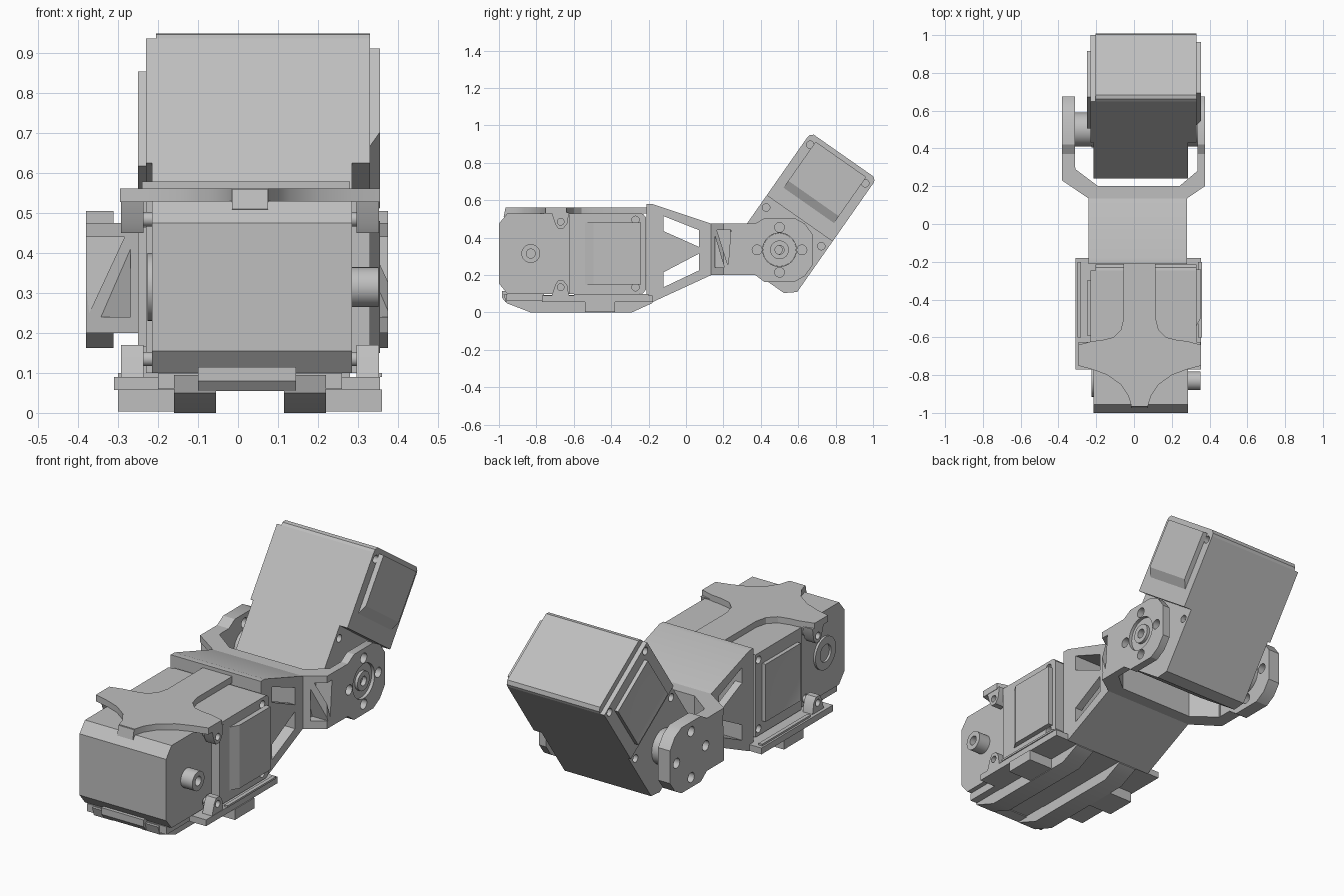
import bpy, bmesh, math
from mathutils import Matrix

if "Cube" in bpy.data.objects:
    bpy.data.objects.remove(bpy.data.objects["Cube"], do_unlink=True)

grey = bpy.data.materials.new("plain_grey")
grey.use_nodes = True
COLOUR = (0.52, 0.52, 0.52, 1)
grey.diffuse_color = COLOUR
grey.node_tree.nodes["Principled BSDF"].inputs["Base Color"].default_value = COLOUR
parts = []
CX = 0.03  # centre line of the lower actuator


def add(name, bm):
    bmesh.ops.recalc_face_normals(bm, faces=bm.faces)
    mesh = bpy.data.meshes.new(name)
    bm.to_mesh(mesh)
    bm.free()
    mesh.materials.append(grey)
    obj = bpy.data.objects.new(name, mesh)
    bpy.context.collection.objects.link(obj)
    parts.append(obj)
    return obj


def prism(name, pts, axis, lo, hi):
    """Extrude a flat outline along x (y,z points) or z (x,y points)."""
    place = (lambda p, t: (t, *p)) if axis == "x" else (lambda p, t: (*p, t))
    bm = bmesh.new()
    face = bm.faces.new([bm.verts.new(place(p, lo)) for p in pts])
    ext = bmesh.ops.extrude_face_region(bm, geom=[face])["geom"]
    verts = [v for v in ext if isinstance(v, bmesh.types.BMVert)]
    step = (hi - lo, 0, 0) if axis == "x" else (0, 0, hi - lo)
    bmesh.ops.translate(bm, verts=verts, vec=step)
    return add(name, bm)


def box(name, x, y, z):
    return prism(name, [(y[0], z[0]), (y[1], z[0]), (y[1], z[1]), (y[0], z[1])], "x", *x)


def disc(name, r, x, y, z, n=32):
    pts = [(y + r * math.cos(i * math.tau / n), z + r * math.sin(i * math.tau / n)) for i in range(n)]
    return prism(name, pts, "x", *x)


def cut(obj, cutters):
    """Subtract cutters, then throw them away."""
    for c in cutters:
        m = obj.modifiers.new("cut", "BOOLEAN")
        m.operation, m.solver, m.object = "DIFFERENCE", "EXACT", c
    bpy.context.view_layer.update()
    dg = bpy.context.evaluated_depsgraph_get()
    mesh = bpy.data.meshes.new_from_object(obj.evaluated_get(dg))
    obj.modifiers.clear()
    obj.data = mesh
    for c in cutters:
        parts.remove(c)
        bpy.data.objects.remove(c, do_unlink=True)
    return obj


def mirror_v(half):
    return half + [(a, -b) for a, b in reversed(half)]


def actuator(prefix, loc, angle):
    """Geared motor housing, built around its own output shaft."""
    start = len(parts)
    nose = prism(prefix + "_nose", mirror_v([(-.17, .16), (-.125, .215), (.205, .215)]),
                 "x", -.215, .285)
    body = prism(prefix + "_body", mirror_v([(.205, .215), (.585, .215)]), "x", -.23, .33)
    prism(prefix + "_end_cap", mirror_v([(.585, .215), (.6, .212), (.615, .195)]), "x", -.205, .33)
    # screw holes at the four corners, both sides
    for obj, u, sides in ((nose, .15, (-.215, .285)), (body, .56, (-.23, .33))):
        cut(obj, [disc("hole", .02, (x - .025, x + .025), u, v, 16)
                  for x in sides for v in (-.18, .18)])
    # raised cover with a sloping edge on the shaft side
    cover = box(prefix + "_side_cover", (.33, .356), (.29, .59), (-.165, .165))
    for v in cover.data.vertices:
        if v.co.x > .34 and v.co.y < .3:
            v.co.y += .045
    # recessed cover on the far side
    panel = box(prefix + "_inset_cover", (-.25, -.23), (.24, .53), (-.15, .15))
    bm = bmesh.new()
    bm.from_mesh(panel.data)
    bm.faces.ensure_lookup_table()
    outer = [f for f in bm.faces if f.normal.x < -.9]
    bmesh.ops.inset_region(bm, faces=outer, thickness=.03, depth=-.007)
    bm.to_mesh(panel.data)
    bm.free()
    # shaft and far bearing ring
    cut(disc(prefix + "_shaft", .05, (.28, .352), 0, 0),
        [disc("hole", .024, (.31, .4), 0, 0)])
    cut(disc(prefix + "_bearing_ring", .085, (-.226, -.215), 0, 0),
        [disc("hole", .045, (-.3, -.2), 0, 0)])
    place = Matrix.Translation(loc) @ Matrix.Rotation(math.radians(angle), 4, "X")
    for o in parts[start:]:
        o.data.transform(place)


actuator("lower_actuator", (0, -.83, .315), 0)
HORN = (.5, .335)
actuator("upper_actuator", (0, .49, .335), 55)

# star shaped top plate
half = [(.085, -.21), (.085, -.5), (.1, -.56), (.14, -.6), (.2, -.615), (.25, -.62), (.325, -.64),
        (.325, -.75), (.25, -.77), (.17, -.8), (.1, -.85), (.06, -.91), (.045, -.96)]
star = [(CX + x, y) for x, y in half] + [(CX - x, y) for x, y in reversed(half)]
prism("star_plate", star, "z", .528, .562)
prism("star_tongue", [(-.965, .56), (-.93, .56), (-.93, .52), (-.955, .505), (-.975, .51)],
      "x", CX - .045, CX + .045)

# clip lugs with pins
for side in (-1, 1):
    x0 = CX + side * .295
    span = (x0 - .028, x0 + .028)
    for name, z, flip in (("upper", .485, 1), ("lower", .135, -1)):
        pts = [(-.72, z + flip * .05), (-.7, z - flip * .01), (-.685, z - flip * .035),
               (-.655, z - flip * .035), (-.635, z - flip * .01), (-.625, z + flip * .05)]
        cut(prism(name + "_lug", pts, "x", *span),
            [disc("hole", .018, (span[0] - .1, span[1] + .1), -.67, z, 16)])
        inner = (.27, x0) if side > 0 else (x0, -.2)
        disc(name + "_lug_pin", .018, inner, -.67, z, 16)

# bottom tray with rails and pads
box("tray_plate", (-.31, .355), (-.77, -.18), (.057, .09))
box("tray_front", (-.2, .26), (-.96, -.76), (.06, .1))
prism("tray_tongue", [(-.985, .115), (-.9, .115), (-.9, .055), (-.965, .055), (-.985, .08)],
      "x", -.1, .145)
rail = [(-.975, .095), (-.96, .05), (-.83, 0), (-.29, 0), (-.18, .05), (-.18, .09)]
for side in (-1, 1):
    xs = sorted((CX + side * .085, CX + side * .19))
    prism("tray_rail", rail, "x", *xs)
    xs = sorted((CX + side * .19, CX + side * .33))
    box("tray_pad", xs, (-.54, -.38), (.003, .058))
    xs = sorted((CX + side * .31, CX + side * .33))
    box("tray_rim", xs, (-.6, -.2), (.09, .1))

# tapered link with truss windows
link = prism("link_bracket", [(-.212, .58), (-.18, .58), (.135, .475), (.135, .2), (-.18, .055),
                              (-.212, .065)], "x", -.24, .28)
window = [(-.12, .515), (.07, .44), (.07, .35), (-.12, .435)]
hollow = [(-.12, .515), (.07, .44), (.07, .23), (-.12, .135)]
low_window = [(y, .665 - z - (.015 if y < 0 else 0)) for y, z in window]
cut(link, [prism("cutter", hollow, "x", -.2, .24),
           prism("cutter", window, "x", -1, 1),
           prism("cutter", low_window, "x", -1, 1)])

# fork base with slanted, strutted corners
fork = prism("fork_base", [(-.38, .23), (-.24, .135), (.28, .135), (.375, .2), (.375, .3), (.335, .3),
                           (.335, .28), (.24, .2), (-.19, .2), (-.31, .29), (-.31, .3), (-.38, .3)],
             "z", .2, .475)
tri_a = [(.155, .41), (.155, .24), (.205, .24)]
tri_b = [(.165, .44), (.24, .44), (.225, .25)]
cut(fork, [prism("cutter", t, "x", *x) for t in (tri_a, tri_b) for x in ((-.5, -.25), (.285, .5))])

# fork arms with bolt holes
arm = [(.3, .475), (.37, .475), (.42, .505), (.58, .505), (.635, .475), (.675, .42),
       (.675, .25), (.635, .195), (.58, .163), (.42, .163), (.37, .2), (.3, .2)]
for name, x in (("right_fork_arm", (-.38, -.312)), ("left_fork_arm", (.335, .376))):
    holes = [disc("hole", .026, (-1, 1), HORN[0] + .12 * math.cos(a), HORN[1] + .12 * math.sin(a), 20)
             for a in (0, math.pi / 2, math.pi, 1.5 * math.pi)]
    if x[0] > 0:
        holes.append(disc("hole", .09, (-1, 1), *HORN))
    cut(prism(name, arm, "x", *x), holes)

# horn parts between the fork and the upper actuator
disc("right_horn_spacer", .09, (-.314, -.21), *HORN)
cut(disc("left_horn_hub", .089, (.28, .36), *HORN), [disc("hole", .024, (.3, .5), *HORN)])
cut(disc("left_horn_boss", .05, (.35, .375), *HORN), [disc("hole", .024, (.3, .5), *HORN)])

# smooth the round parts, keep hard edges
bpy.ops.object.select_all(action="DESELECT")
for o in parts:
    o.select_set(True)
bpy.context.view_layer.objects.active = parts[0]
bpy.ops.object.shade_smooth_by_angle(angle=math.radians(30))
